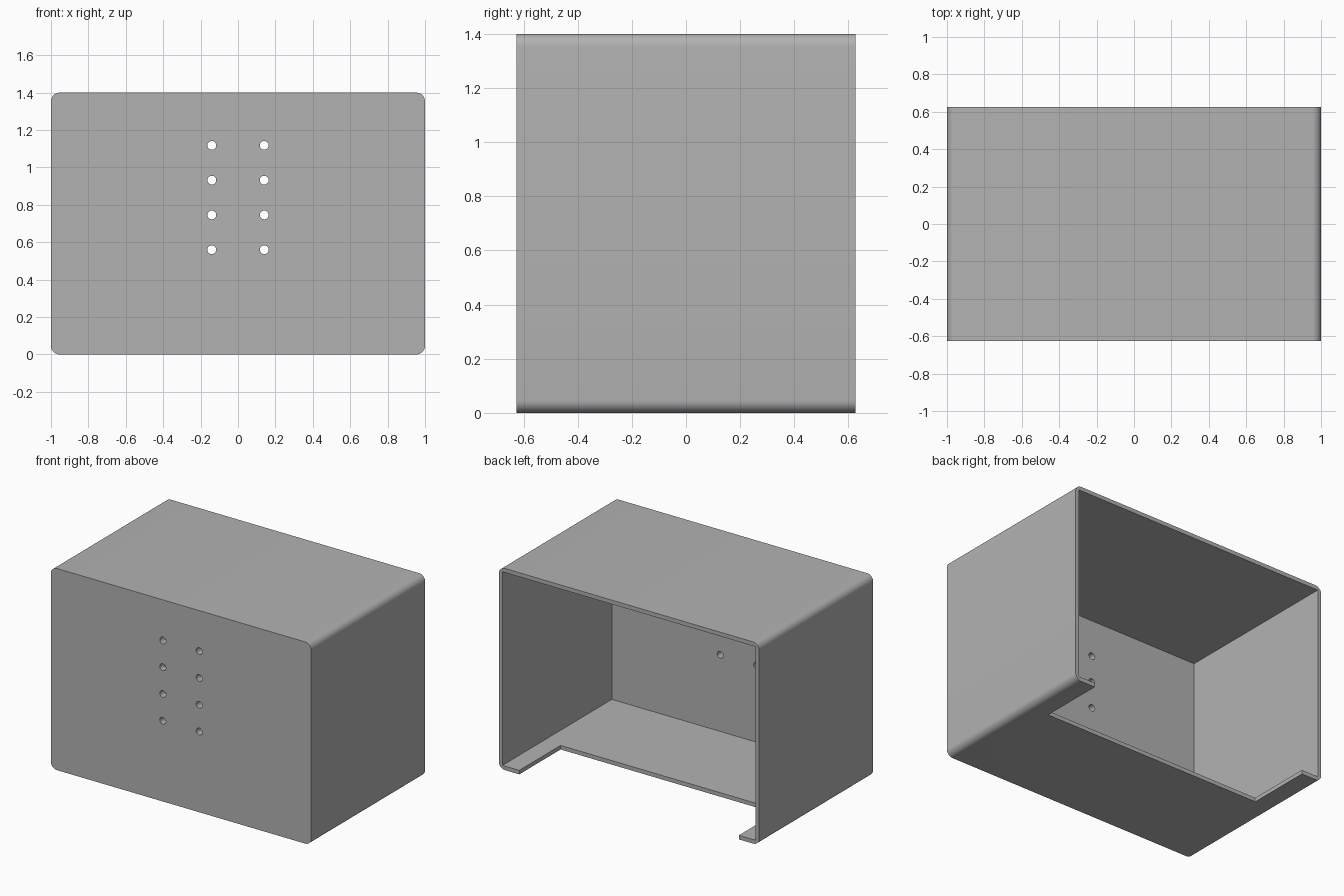
import bpy
import bmesh
from math import radians
from mathutils import Matrix, Vector

cube = bpy.data.objects.get("Cube")
if cube:
    bpy.data.objects.remove(cube, do_unlink=True)

W, D, H = 2.0, 1.25, 1.4      # outer size
WALL, FRONT = 0.028, 0.05     # side walls and front panel thickness
RADIUS = 0.047                # rounded long edges

grey = bpy.data.materials.new("light_grey")
grey.use_nodes = True
colour = (0.448, 0.448, 0.448, 1)
grey.diffuse_color = colour
grey.node_tree.nodes["Principled BSDF"].inputs["Base Color"].default_value = colour


def finish(name, bm):
    mesh = bpy.data.meshes.new(name)
    bm.to_mesh(mesh)
    bm.free()
    obj = bpy.data.objects.new(name, mesh)
    mesh.materials.append(grey)
    bpy.context.collection.objects.link(obj)
    return obj


def box(low, high):
    bm = bmesh.new()
    low, high = Vector(low), Vector(high)
    matrix = Matrix.Translation((low + high) / 2) @ Matrix.Diagonal((*(high - low), 1))
    bmesh.ops.create_cube(bm, size=1, matrix=matrix)
    return bm


# Outer shell with its four front-to-back edges rounded
bm = box((-W / 2, -D / 2, 0), (W / 2, D / 2, H))
long_edges = [e for e in bm.edges if abs(e.verts[0].co.y - e.verts[1].co.y) > 0.1]
bmesh.ops.bevel(bm, geom=long_edges, offset=RADIUS, offset_type='OFFSET',
                segments=8, profile=0.5, affect='EDGES')
enclosure = finish("enclosure", bm)

# Hollow interior, open at the back
cavity = finish("cavity_cutter", box((-W / 2 + WALL, -D / 2 + FRONT, WALL),
                                     (W / 2 - WALL, D / 2 + 0.1, H - WALL)))

# Wide notch in the rear of the floor
notch = finish("floor_notch_cutter", box((-0.843, 0.172, -0.1), (0.843, D / 2 + 0.1, 0.1)))

# Two columns of four mounting holes through the front panel
bm = bmesh.new()
for x in (-0.14, 0.14):
    for row in range(4):
        place = Matrix.Translation((x, -D / 2, 0.56 + 0.186 * row))
        bmesh.ops.create_cone(bm, cap_ends=True, segments=32, radius1=0.0235,
                              radius2=0.0235, depth=0.3,
                              matrix=place @ Matrix.Rotation(radians(90), 4, 'X'))
holes = finish("mounting_hole_cutter", bm)

bpy.context.view_layer.objects.active = enclosure
cutters = (cavity, notch, holes)
for cutter in cutters:
    mod = enclosure.modifiers.new(cutter.name, 'BOOLEAN')
    mod.operation = 'DIFFERENCE'
    mod.solver = 'EXACT'
    mod.object = cutter
    bpy.ops.object.modifier_apply(modifier=mod.name)
for cutter in cutters:
    bpy.data.objects.remove(cutter, do_unlink=True)

# Smooth the rounded edges and hole walls, keep the rest sharp
bpy.ops.object.select_all(action='DESELECT')
enclosure.select_set(True)
bpy.ops.object.shade_smooth_by_angle(angle=radians(30))
